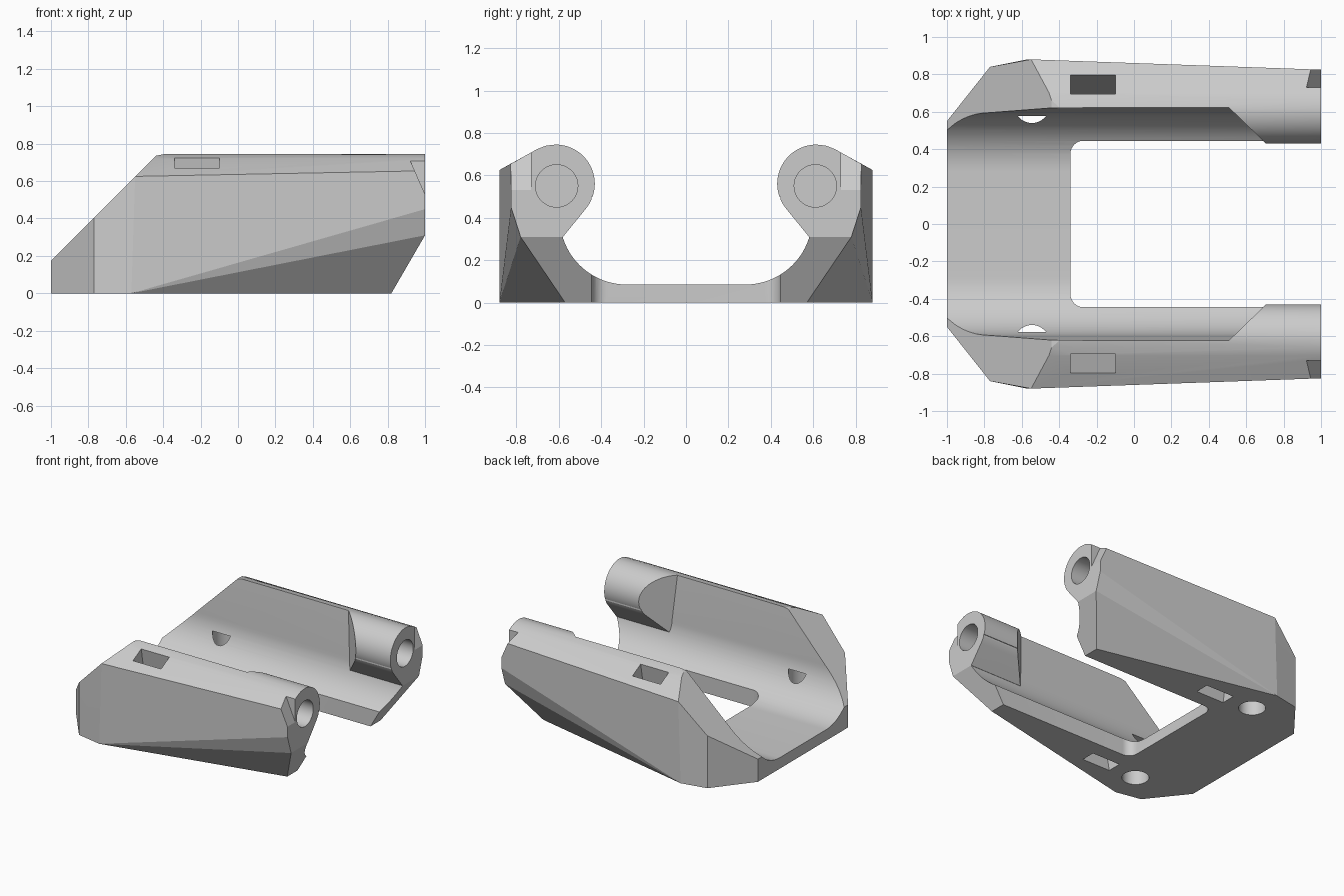
import bpy, bmesh
from math import sin, cos, pi, radians
from mathutils import Vector

cube = bpy.data.objects.get("Cube")
if cube:
    bpy.data.objects.remove(cube, do_unlink=True)

grey = bpy.data.materials.new("plain_grey")
grey.use_nodes = True
colour = (0.6, 0.6, 0.6, 1)
grey.diffuse_color = colour
grey.node_tree.nodes["Principled BSDF"].inputs["Base Color"].default_value = colour


def finish(name, bm):
    bmesh.ops.recalc_face_normals(bm, faces=bm.faces)
    mesh = bpy.data.meshes.new(name)
    bm.to_mesh(mesh)
    bm.free()
    mesh.materials.append(grey)
    ob = bpy.data.objects.new(name, mesh)
    bpy.context.scene.collection.objects.link(ob)
    return ob


def hull(name, points):
    bm = bmesh.new()
    for p in points:
        bm.verts.new(p)
    res = bmesh.ops.convex_hull(bm, input=bm.verts)
    loose = {v for v in res["geom_interior"] if isinstance(v, bmesh.types.BMVert)}
    bmesh.ops.delete(bm, geom=list(loose), context="VERTS")
    bmesh.ops.dissolve_limit(bm, angle_limit=radians(0.5), verts=bm.verts, edges=bm.edges)
    return finish(name, bm)


def prism(name, points, sweep):
    bm = bmesh.new()
    face = bm.faces.new([bm.verts.new(p) for p in points])
    out = bmesh.ops.extrude_face_region(bm, geom=[face], use_keep_orig=True)
    bmesh.ops.translate(bm, vec=Vector(sweep),
                        verts=[g for g in out["geom"] if isinstance(g, bmesh.types.BMVert)])
    return finish(name, bm)


def arc(cx, cy, r, start, end, n):
    angles = [radians(start + (end - start) * i / n) for i in range(n + 1)]
    return [(cx + r * cos(a), cy + r * sin(a)) for a in angles]


def cut(target, cutter):
    mod = target.modifiers.new("cut", "BOOLEAN")
    mod.operation = "DIFFERENCE"
    mod.solver = "EXACT"
    mod.object = cutter
    bpy.context.view_layer.objects.active = target
    bpy.ops.object.modifier_apply(modifier=mod.name)
    bpy.data.objects.remove(cutter, do_unlink=True)


# Faceted outer shell, before hollowing
half = [(-1, .55, 0), (-1, .55, .175), (-.77, .84, 0), (-.77, .84, .405),
        (-.57, .88, 0), (-.55, .88, .625), (-.455, .703, .72), (-.44, .66, .735),
        (-.39, .615, .745), (1, .615, .745), (1, .66, .74), (1, .703, .723),
        (1, .825, .655), (1, .825, .45), (1, .78, .31), (.82, .57, 0)]
body = hull("bracket_body", [(x, s * y, z) for x, y, z in half for s in (1, -1)])

# Lengthwise channel with rounded lower corners
side = arc(.28, .40, .315, -90, 0, 20) + [(.622, .75), (.64, 1)]
profile = side + [(-y, z) for y, z in reversed(side)]
channel = prism("channel_cutter", [(-1.2, y, z) for y, z in profile], (2.4, 0, 0))

# Rounded bosses left standing in the channel, with slanted inner ends
for s in (1, -1):
    outline = arc(.615, .56, .185, 0, 360, 64)[:-1] + [(.58, .31), (.68, .31)]
    boss = hull("boss_keeper",
                [(.51 + 1.03 * (.62 - y), s * y, z) for y, z in outline]
                + [(1.3, s * y, z) for y, z in outline])
    cut(channel, boss)
cut(body, channel)

# Floor opening, open at one end
corner = arc(-.27, .375, .07, 90, 180, 8)
opening = [(1.2, .445)] + corner + [(x, -y) for x, y in reversed(corner)] + [(1.2, -.445)]
cut(body, prism("opening_cutter", [(x, y, -.1) for x, y in opening], (0, 0, .6)))

for s in (1, -1):
    # Pin bore in each boss
    bore = [(.70, s * y, z) for y, z in arc(.61, .55, .1, 0, 360, 40)[:-1]]
    cut(body, prism("bore_cutter", bore, (.5, 0, 0)))
    # Blind hole from below, breaking into the channel
    hole = [(x, s * y, -.1) for x, y in arc(-.546, .635, .095, 0, 360, 40)[:-1]]
    cut(body, prism("hole_cutter", hole, (0, 0, .4)))
    # Slanted strap slot through the arm
    slot = [(x, s * y, -.1) for x, y in ((-.34, .547), (-.1, .547), (-.1, .657), (-.34, .657))]
    cut(body, prism("slot_cutter", slot, (0, s * .18, 1)))
    # Wedge notch at the outer end
    notch = [(.881, s * .73, .8), (1.044, s * .73, .43), (1.2, s * .73, .43), (1.2, s * .73, .8)]
    cut(body, prism("notch_cutter", notch, (0, s * .3, 0)))

# Smooth the rounded surfaces, keep the edges sharp
bpy.ops.object.select_all(action="DESELECT")
body.select_set(True)
bpy.context.view_layer.objects.active = body
bpy.ops.object.shade_smooth_by_angle(angle=radians(12))
